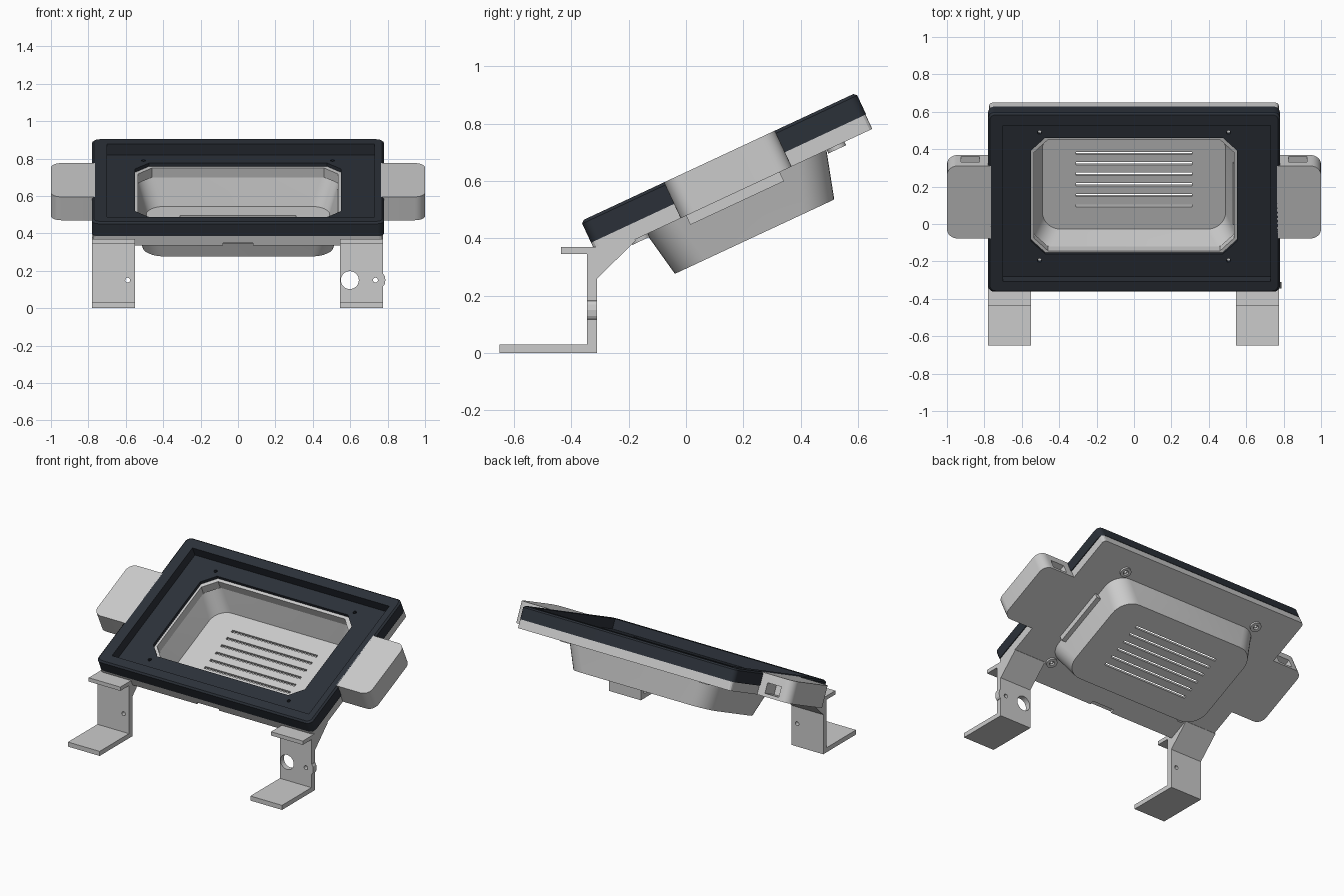
import bpy, bmesh, math
from mathutils import Matrix, Vector

if "Cube" in bpy.data.objects:
    bpy.data.objects.remove(bpy.data.objects["Cube"])

# Tilted frame of the case: local x, u (up the slope), w (normal to the screen)
C, S = math.cos(math.radians(25)), math.sin(math.radians(25))
TILT = Matrix(((1, 0, 0, 0), (0, C, -S, -0.331), (0, S, C, 0.385), (0, 0, 0, 1)))
# Upright frame for side profiles: (y, z, x) -> world
SIDE = Matrix(((0, 0, 1, 0), (1, 0, 0, 0), (0, 1, 0, 0), (0, 0, 0, 1)))
# Upright frame for holes along y: (x, z, y) -> world
FRONT = Matrix(((1, 0, 0, 0), (0, 0, 1, 0), (0, 1, 0, 0), (0, 0, 0, 1)))


def loft(name, rings, frame=TILT, mat=None):
    """Closed solid through rings of (outline, height)."""
    bm = bmesh.new()
    loops = [[bm.verts.new(frame @ Vector((a, b, h))) for a, b in pts] for pts, h in rings]
    for lo, hi in zip(loops, loops[1:]):
        for i in range(len(lo)):
            j = (i + 1) % len(lo)
            bm.faces.new((lo[i], lo[j], hi[j], hi[i]))
    bm.faces.new(loops[0])
    bm.faces.new(loops[-1])
    bmesh.ops.recalc_face_normals(bm, faces=bm.faces)
    me = bpy.data.meshes.new(name)
    bm.to_mesh(me)
    bm.free()
    ob = bpy.data.objects.new(name, me)
    bpy.context.collection.objects.link(ob)
    if mat:
        me.materials.append(mat)
    return ob


def prism(name, pts, h0, h1, frame=TILT, mat=None):
    return loft(name, [(pts, h0), (pts, h1)], frame, mat)


def rrect(x0, x1, y0, y1, radii, seg=8):
    """Rectangle with rounded corners, order: +x+y, -x+y, -x-y, +x-y. seg=1 gives chamfers."""
    if not isinstance(radii, tuple):
        radii = (radii,) * 4
    pts = []
    for k, (r, sx, sy) in enumerate(zip(radii, (1, -1, -1, 1), (1, 1, -1, -1))):
        cx, cy = (x1 if sx > 0 else x0) - sx * r, (y1 if sy > 0 else y0) - sy * r
        for i in range(seg + 1 if r else 1):
            a = math.pi / 2 * (k + i / seg)
            pts.append((cx + r * math.cos(a), cy + r * math.sin(a)))
    return pts


def circle(x, y, r, n=24):
    return [(x + r * math.cos(2 * math.pi * i / n), y + r * math.sin(2 * math.pi * i / n))
            for i in range(n)]


def cut(ob, *cutters):
    """Subtract cutters, bake the result and remove them."""
    for c in cutters:
        m = ob.modifiers.new("cut", 'BOOLEAN')
        m.operation, m.solver, m.object = 'DIFFERENCE', 'EXACT', c
    dg = bpy.context.evaluated_depsgraph_get()
    me = bpy.data.meshes.new_from_object(ob.evaluated_get(dg))
    ob.modifiers.clear()
    ob.data = me
    for c in cutters:
        bpy.data.objects.remove(c)


def smooth(ob):
    bpy.ops.object.select_all(action='DESELECT')
    ob.select_set(True)
    bpy.context.view_layer.objects.active = ob
    bpy.ops.object.shade_smooth_by_angle(angle=math.radians(30))


dark = bpy.data.materials.new("dark_plastic")
dark.diffuse_color = (0.024, 0.03, 0.04, 1)
dark.use_nodes = True
dark.node_tree.nodes["Principled BSDF"].inputs["Base Color"].default_value = dark.diffuse_color
SCREWS = [(x, u) for x in (-0.505, 0.505) for u in (0.16, 0.915)]


def screw_holes():
    return [prism("hole", circle(x, u, 0.011, 12), -0.2, 0.2) for x, u in SCREWS]


# Dark screen bezel: slightly rounded top edge, recess and chamfered opening
bezel = loft("screen_bezel", [(rrect(-0.78, 0.78, 0, 1.058, 0.035), 0),
                              (rrect(-0.78, 0.78, 0, 1.058, 0.035), 0.073),
                              (rrect(-0.77, 0.77, 0.01, 1.048, 0.03), 0.083)], mat=dark)
cut(bezel,
    prism("recess", rrect(-0.70, 0.73, 0.065, 0.985, 0), 0.02, 0.2),
    prism("opening", rrect(-0.55, 0.55, 0.198, 0.883, 0.075, 1), -0.1, 0.1),
    *screw_holes())
smooth(bezel)

# Grey back plate with opening and small front notch
plate = prism("back_plate", rrect(-0.775, 0.775, 0, 1.056, 0.02, 3), -0.055, 0)
cut(plate,
    prism("opening", rrect(-0.535, 0.535, 0.207, 0.862, 0.075, 1), -0.2, 0.1),
    prism("notch", rrect(-0.08, 0.08, -0.05, 0.025, 0), -0.1, -0.04),
    *screw_holes())

# Screw bosses under the plate
for x, u in SCREWS:
    boss = prism("screw_boss", circle(x, u, 0.034), -0.068, -0.05)
    cut(boss, prism("hole", circle(x, u, 0.016, 16), -0.2, 0.2))

# Tapered rear tub with vent slots
tub = loft("rear_tub", [(rrect(-0.49, 0.49, 0.24, 0.812, 0.10), -0.203),
                        (rrect(-0.535, 0.535, 0.207, 0.862, 0.09), -0.055),
                        (rrect(-0.553, 0.553, 0.188, 0.88, 0.11), -0.055),
                        (rrect(-0.51, 0.51, 0.219, 0.832, 0.12), -0.222)])
cut(tub, *[prism("slot", rrect(-0.31, 0.31, u - 0.008, u + 0.008, 0), -0.3, -0.15)
           for u in (0.378, 0.440, 0.503, 0.565, 0.627, 0.688)])
smooth(tub)

# Small connector cover on the tub's right wall
prism("connector_cover", rrect(0.53, 0.575, 0.34, 0.70, 0), -0.09, -0.05)

# Side grips with a pocket in the rear end
for s, side in ((-1, "left"), (1, "right")):
    a, b = sorted((s * 0.765, s * 1.0))
    r = (0.055, 0, 0, 0.055) if s > 0 else (0, 0.055, 0.055, 0)
    grip = prism(side + "_grip", rrect(a, b, 0.319, 0.746, r), -0.055, 0.083)
    a, b = sorted((s * 0.825, s * 0.925))
    cut(grip, prism("pocket", rrect(a, b, 0.64, 0.9, 0), -0.035, 0.03))
    smooth(grip)

# Legs: foot, upright, front shelf and gusset in one side profile
LEG = [(-0.65, 0), (-0.31, 0), (-0.31, 0.26), (-0.175, 0.392), (-0.19, 0.41),
       (-0.315, 0.37), (-0.435, 0.37), (-0.435, 0.345), (-0.345, 0.345),
       (-0.345, 0.03), (-0.65, 0.03)]
left = prism("left_leg", LEG, -0.78, -0.55, SIDE)
right = prism("right_leg", LEG, 0.545, 0.775, SIDE)
cut(left, prism("hole", circle(-0.59, 0.15, 0.013, 16), -0.4, -0.2, FRONT))
cut(right, prism("hole", circle(0.598, 0.15, 0.048, 32), -0.4, -0.2, FRONT),
    prism("hole", circle(0.735, 0.15, 0.013, 16), -0.4, -0.2, FRONT))

# Rounded ear on the right leg's outer edge
prism("right_leg_ear", [(0.77, 0.115), (0.778, 0.118), (0.785, 0.13), (0.788, 0.15),
                        (0.785, 0.17), (0.778, 0.182), (0.77, 0.185)], -0.345, -0.31, FRONT)
